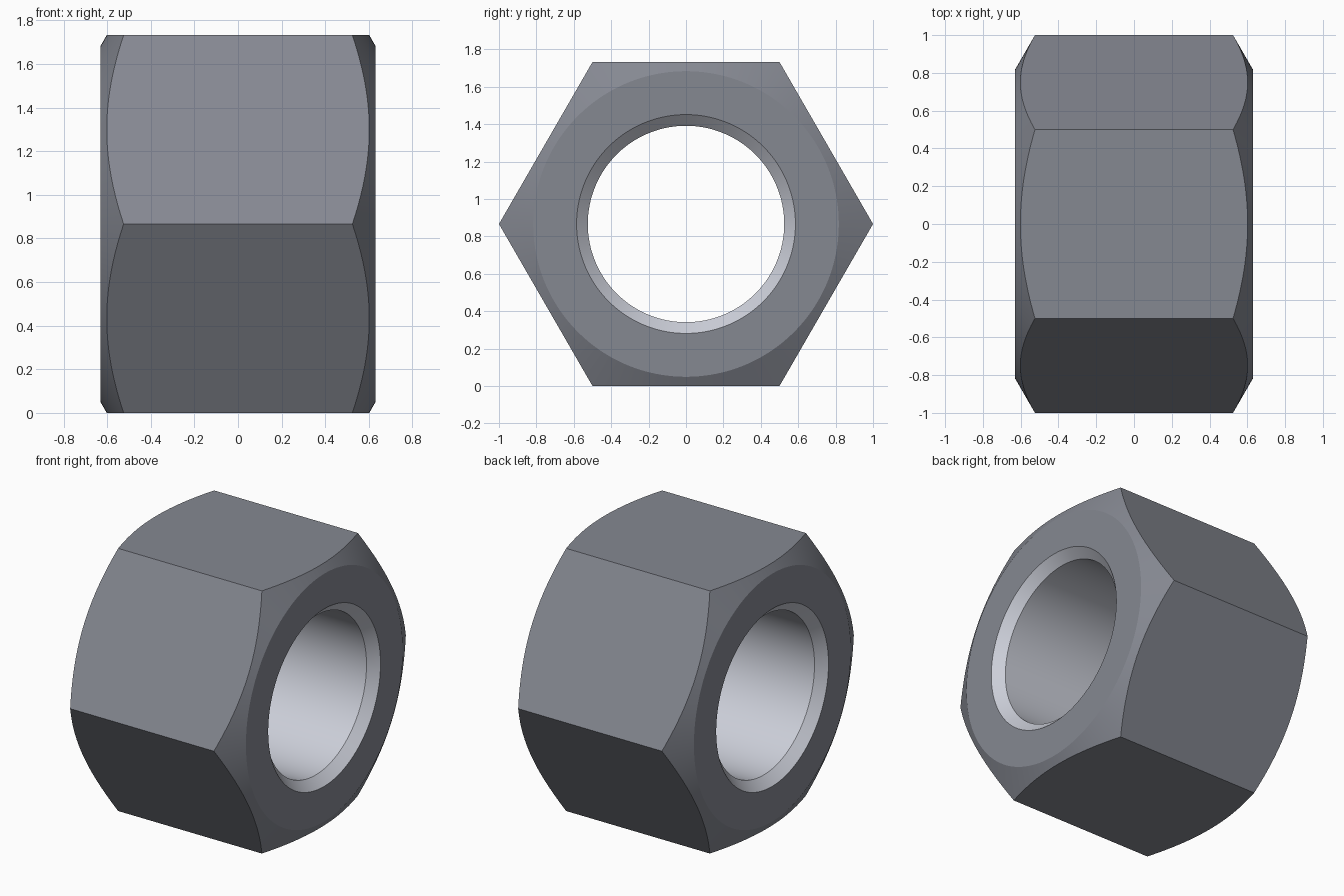
import bpy, bmesh
from math import pi, cos, sin, tan, radians

if "Cube" in bpy.data.objects:
    bpy.data.objects.remove(bpy.data.objects["Cube"])

HALF = 0.63            # half thickness along x
APOTHEM = cos(pi / 6)  # hexagon with corner radius 1
BORE, LIP, LIP_DEPTH = 0.525, 0.585, 0.06
FACE_R = 0.817         # flat washer face radius
SEGMENTS = 192         # multiple of 6, so corners are hit exactly


def section(angle):
    """Closed (x, radius) cross-section of the nut at one angle."""
    a = angle % (pi / 3) - pi / 6
    r = APOTHEM / cos(a)
    edge = HALF - (r - FACE_R) * tan(radians(30))
    half = [(HALF - LIP_DEPTH, BORE), (HALF, LIP), (HALF, FACE_R), (edge, r)]
    return half + [(-x, rad) for x, rad in reversed(half)]


def material(name, color):
    mat = bpy.data.materials.new(name)
    mat.diffuse_color = (*color, 1)
    mat.use_nodes = True
    mat.node_tree.nodes["Principled BSDF"].inputs["Base Color"].default_value = mat.diffuse_color
    return mat


# Hex nut: sweep the section around the x axis
bm = bmesh.new()
rings = []
for i in range(SEGMENTS):
    t = 2 * pi * i / SEGMENTS
    rings.append([bm.verts.new((x, r * cos(t), APOTHEM + r * sin(t)))
                  for x, r in section(t + 1e-9)])
n = len(rings[0])
for i, ring in enumerate(rings):
    nxt = rings[(i + 1) % SEGMENTS]
    for j in range(n):
        k = (j + 1) % n
        face = bm.faces.new((ring[j], ring[k], nxt[k], nxt[j]))
        # Bore and its two lips are lighter than the body
        face.material_index = 1 if j in (0, n - 2, n - 1) else 0
bmesh.ops.recalc_face_normals(bm, faces=bm.faces[:])

mesh = bpy.data.meshes.new("hex_nut")
bm.to_mesh(mesh)
bm.free()
mesh.materials.append(material("dark_steel", (0.235, 0.247, 0.285)))
mesh.materials.append(material("bright_steel", (0.60, 0.62, 0.69)))
nut = bpy.data.objects.new("hex_nut", mesh)
bpy.context.collection.objects.link(nut)

# Smooth bore and cones, crisp edges between surfaces
bpy.context.view_layer.objects.active = nut
nut.select_set(True)
bpy.ops.object.shade_smooth_by_angle(angle=radians(20))
